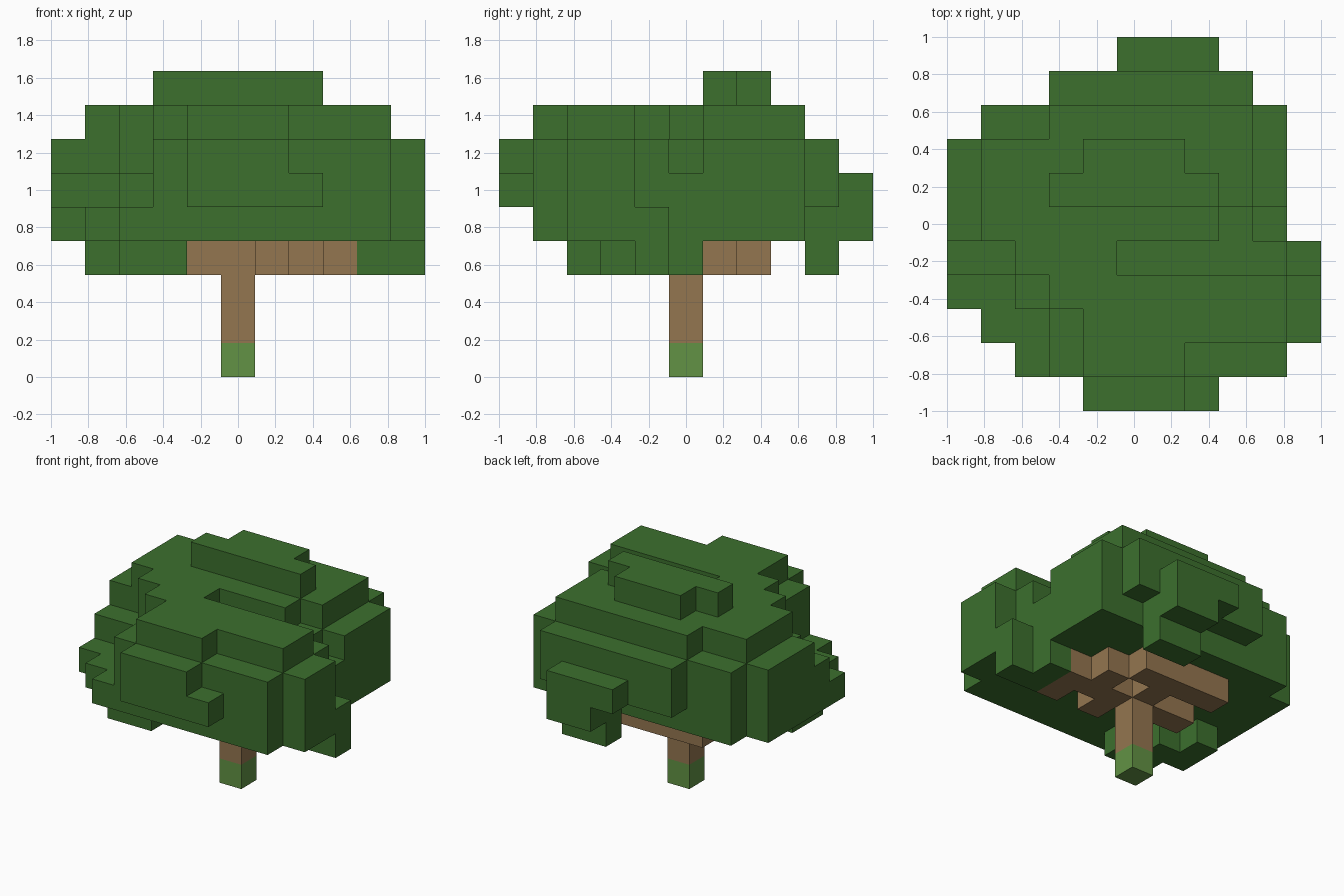
import bpy
import bmesh
from mathutils import Vector

if "Cube" in bpy.data.objects:
    bpy.data.objects.remove(bpy.data.objects["Cube"], do_unlink=True)

GRID = 11
CELL = 2 / GRID


def make_material(name, red, green, blue):
    material = bpy.data.materials.new(name)
    material.use_nodes = True
    colour = (red, green, blue, 1)
    material.diffuse_color = colour
    material.node_tree.nodes["Principled BSDF"].inputs["Base Color"].default_value = colour
    return material


leaf_green = make_material("leaf green", .045, .162, .027)
bark_brown = make_material("bark brown", .296, .181, .08)
moss_green = make_material("moss green", .122, .287, .058)


def layer(level, first_row, *spans):
    """Block cells of one level: one (first, last) column span per row, front to back."""
    return {(column, row, level)
            for row, (first, last) in enumerate(spans, first_row)
            for column in range(first, last + 1)}


# Trunk and the branches that spread under the canopy
trunk_cells = {(5, 5, level) for level in range(3)}
branch_cells = (layer(3, 4, (6, 6), (3, 8), (5, 5), (3, 6))
                | layer(3, 4, (8, 8)) | layer(3, 6, (7, 7)))

# Canopy: hanging tufts, then full layers from low to high
canopy_cells = (
    layer(3, 2, (2, 3), (1, 2), (1, 1))
    | layer(3, 4, (9, 10), (9, 9))
    | layer(3, 9, (6, 7))
    | layer(4, 1, (2, 9), (1, 10), (0, 10), (0, 10), (0, 9), (0, 9),
            (0, 9), (1, 9), (6, 7), (6, 7))
    | layer(5, 0, (4, 7), (3, 9), (3, 10), (2, 10), (0, 9), (0, 9), (0, 9),
            (0, 9), (1, 9), (3, 8), (5, 7))
    | layer(6, 0, (4, 6), (3, 9), (3, 10), (3, 10), (2, 9), (0, 8), (0, 9),
            (0, 9), (1, 9), (3, 8))
    | layer(7, 1, (4, 6), (4, 9), (3, 9), (2, 4), (1, 7), (1, 8), (1, 8), (3, 8))
    | layer(8, 6, (3, 7), (4, 6)))

all_cells = trunk_cells | branch_cells | canopy_cells


def build_blocks(name, cells, materials, pick=lambda cell: 0):
    """Make a mesh from the outer faces of the cells and merge flat areas."""
    bm = bmesh.new()
    corners = {}

    def corner(point):
        key = tuple(round(value) for value in point)
        if key not in corners:
            position = Vector(key) * CELL - Vector((1, 1, 0))
            corners[key] = bm.verts.new(position)
        return corners[key]

    for cell in sorted(cells):
        for axis in range(3):
            for side in (0, 1):
                step = Vector((0, 0, 0))
                step[axis] = 1
                neighbour = Vector(cell) + step * (side * 2 - 1)
                if tuple(int(value) for value in neighbour) in all_cells:
                    continue
                u, v = Vector((0, 0, 0)), Vector((0, 0, 0))
                u[(axis + 1) % 3] = 1
                v[(axis + 2) % 3] = 1
                start = Vector(cell) + step * side
                loop = [start, start + u, start + u + v, start + v]
                if side == 0:
                    loop.reverse()
                face = bm.faces.new([corner(point) for point in loop])
                face.material_index = pick(cell)
    bmesh.ops.dissolve_limit(bm, angle_limit=.01, verts=bm.verts[:],
                             edges=bm.edges[:], delimit={'MATERIAL'})
    mesh = bpy.data.meshes.new(name)
    bm.to_mesh(mesh)
    bm.free()
    for material in materials:
        mesh.materials.append(material)
    part = bpy.data.objects.new(name, mesh)
    bpy.context.collection.objects.link(part)
    return part


# The lowest trunk block is mossy, the rest is bark
build_blocks("trunk", trunk_cells, [bark_brown, moss_green],
             lambda cell: int(cell[2] == 0))
build_blocks("branches", branch_cells, [bark_brown])
build_blocks("canopy", canopy_cells, [leaf_green])
